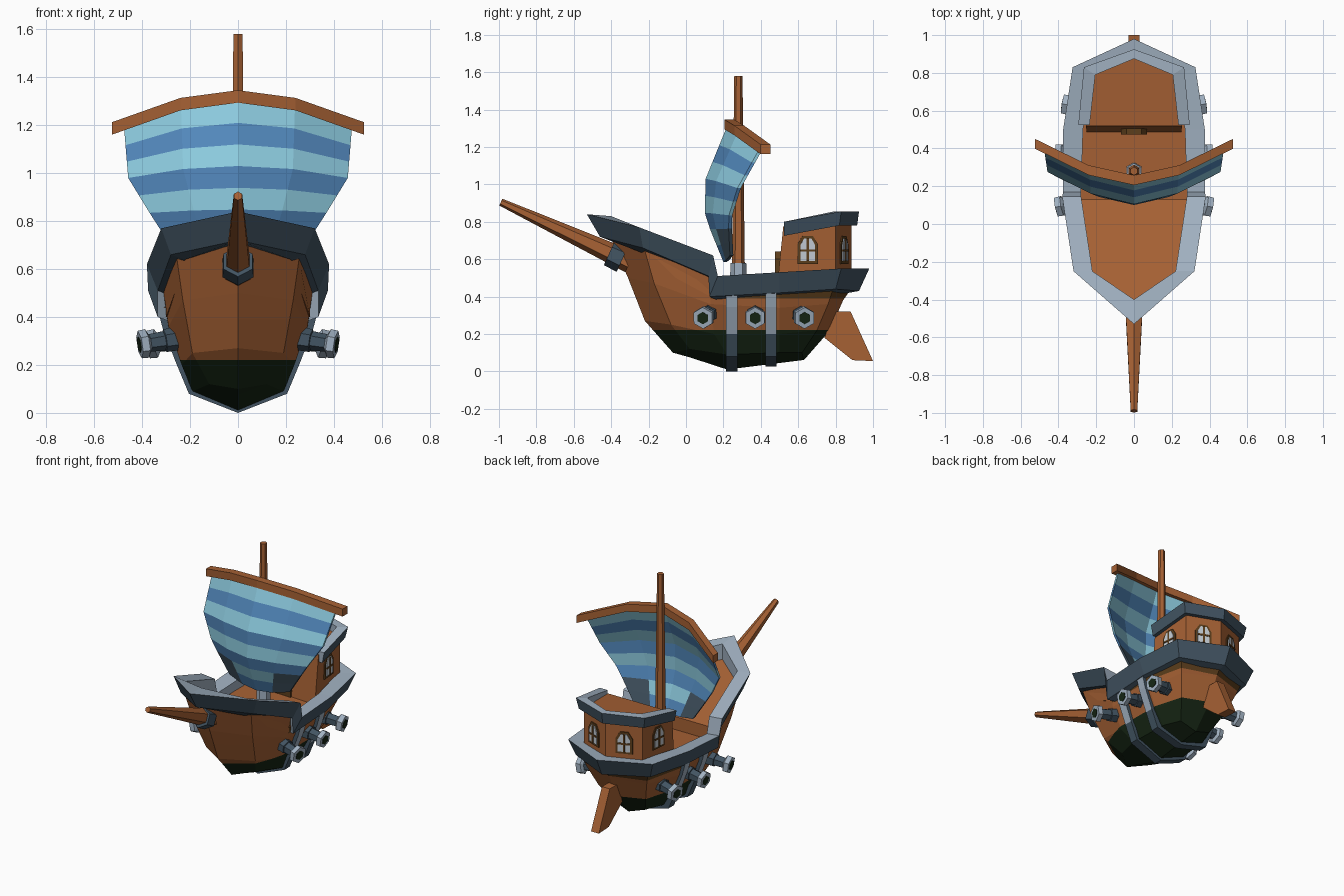
import bpy, bmesh, math
from mathutils import Vector, Matrix

if "Cube" in bpy.data.objects:
    bpy.data.objects.remove(bpy.data.objects["Cube"])


def material(name, r, g, b):
    m = bpy.data.materials.new(name)
    m.diffuse_color = [((c / 255 + 0.055) / 1.055) ** 2.4 for c in (r, g, b)] + [1]
    m.use_nodes = True
    m.node_tree.nodes["Principled BSDF"].inputs["Base Color"].default_value = m.diffuse_color
    return m


WOOD = material("wood", 166, 97, 52)
DARK_WOOD = material("dark wood", 92, 62, 28)
MOSS = material("dark hull green", 22, 38, 20)
SLATE = material("slate", 66, 84, 98)
GREY = material("light grey", 160, 176, 192)
PANE = material("window pane", 196, 204, 212)
SAIL_LIGHT = material("sail light blue", 140, 202, 222)
SAIL_BLUE = material("sail blue", 82, 136, 188)


def build(name, data, mats, rule=None, mirror=False, cuts=()):
    """Mesh object from (verts, faces); rule picks a material slot per face."""
    verts, faces = data
    bm = bmesh.new()
    vs = [bm.verts.new(v) for v in verts]
    for f in faces:
        bm.faces.new([vs[i] for i in f])
    if mirror:
        bmesh.ops.mirror(bm, geom=bm.verts[:] + bm.edges[:] + bm.faces[:],
                         matrix=Matrix.Identity(4), axis='X', merge_dist=0.0001)
    bmesh.ops.remove_doubles(bm, verts=bm.verts[:], dist=0.0005)
    for z in cuts:
        bmesh.ops.bisect_plane(bm, geom=bm.verts[:] + bm.edges[:] + bm.faces[:],
                               plane_co=(0, 0, z), plane_no=(0, 0, 1))
    bmesh.ops.recalc_face_normals(bm, faces=bm.faces[:])
    bm.normal_update()
    if rule:
        for f in bm.faces:
            f.material_index = rule(f.calc_center_median(), f.normal)
    me = bpy.data.meshes.new(name)
    bm.to_mesh(me)
    bm.free()
    for m in mats:
        me.materials.append(m)
    ob = bpy.data.objects.new(name, me)
    bpy.context.collection.objects.link(ob)
    return ob


def loft(rings, closed=True, caps=(False, False)):
    n = len(rings[0])
    verts = [p for r in rings for p in r]
    faces = []
    for i in range(len(rings) - 1):
        for j in range(n if closed else n - 1):
            k = (j + 1) % n
            faces.append((i * n + j, i * n + k, (i + 1) * n + k, (i + 1) * n + j))
    if caps[0]:
        faces.append(tuple(range(n)))
    if caps[1]:
        faces.append(tuple(range(len(verts) - n, len(verts))))
    return verts, faces


def tube(p0, p1, profile, n=6):
    p0, p1 = Vector(p0), Vector(p1)
    q = (p1 - p0).to_track_quat('Z', 'Y')
    rings = [[p0.lerp(p1, t) + q @ Vector((r * math.cos(a), r * math.sin(a), 0))
              for a in [2 * math.pi * (i + 0.5) / n for i in range(n)]] for t, r in profile]
    return loft(rings, True, (True, True))


def both(half):
    """Full plan polygon from a half outline that starts and ends anywhere."""
    return half + [(-x, y, z) for x, y, z in reversed(half) if x > 0]


# Hull: levels from rail to keel, each running bow to stern
hull = [
    [(0, -.41, .73), (.26, -.23, .68), (.31, .13, .50), (.32, .5, .46), (.27, .80, .48), (0, .91, .48)],
    [(0, -.31, .50), (.23, -.17, .47), (.29, .13, .36), (.29, .5, .34), (.23, .76, .36), (0, .84, .38)],
    [(0, -.22, .27), (.19, -.08, .25), (.235, .15, .20), (.23, .5, .20), (.18, .70, .22), (0, .77, .22)],
    [(0, -.07, .10), (.12, .02, .12), (.19, .22, .09), (.17, .5, .10), (.12, .62, .10), (0, .63, .06)],
    [(0, -.07, .10), (0, .02, .075), (0, .22, .01), (0, .5, .045), (0, .62, .06), (0, .63, .06)],
]
build("hull", loft(hull, False), [WOOD, MOSS, DARK_WOOD],
      lambda c, n: 1 if c.z < .22 else 2 if c.z > .39 and c.y > .15 else 0,
      mirror=True, cuts=(.22, .39))

# Hull ribs
for i, (y, lift) in enumerate(((.245, 0), (.455, .025))):
    path = [(.335, .43), (.312, .345), (.255, .20), (.205, .08), (0, lift)]
    rings = [[(x, y - .03, z), (x, y + .03, z), (max(x - .05, 0), y + .03, z + .03),
              (max(x - .05, 0), y - .03, z + .03)] for x, z in path]
    build(f"hull_rib_{i + 1}", loft(rings), [GREY, SLATE],
          lambda c, n: 1 if c.z < .15 or abs(n.y) > .7 else 0, mirror=True)

# Decks
fore = both([(0, -.42, .73), (.25, -.25, .67), (.30, .13, .53)])
build("fore_deck", loft([fore, [(x, y + (.12 if y < 0 else 0), z - .13) for x, y, z in fore]],
                        caps=(True, True)), [WOOD])
main = both([(.31, .12, .44), (.31, .5, .44), (.26, .8, .46), (0, .90, .46)])
build("main_deck", loft([main], caps=(True, False)), [WOOD])


def inner_light(c, n):
    return 1 if n.z > .5 or n.x * c.x + n.y * (c.y - .2) < -.02 else 0


# Main rail with the step down behind the fore deck
outer_top = [(0, -.53, .84), (.32, -.25, .77), (.38, .145, .62), (.375, .17, .51), (.375, .5, .53), (.325, .83, .55), (0, .98, .55)]
outer_low = [(0, -.46, .72), (.28, -.23, .66), (.335, .12, .51), (.335, .125, .40), (.335, .5, .42), (.285, .80, .44), (0, .925, .43)]
inner_top = [(0, -.40, .83), (.22, -.25, .76), (.28, .145, .61), (.28, .17, .50), (.27, .5, .52), (.22, .78, .54), (0, .87, .54)]
rail = [[a, b, (d[0], d[1], d[2] - .12), d] for a, b, d in zip(outer_top, outer_low, inner_top)]
build("main_rail", loft(rail), [SLATE, GREY], inner_light, mirror=True)

# Cabin
low = both([(.25, .485, .43), (.225, .80, .43), (0, .885, .43)])
top = both([(.255, .52, .775), (.225, .80, .80), (0, .885, .80)])
build("cabin", loft([low, top], caps=(True, True)), [WOOD])
trim = [[(x, y, z), (x - min(x, .015), y - (.01 if y > .6 else 0), z - .075),
         (ix, iy, z - .075), (ix, iy, z)]
        for (x, y, z), (ix, iy) in zip([(.295, .525, .80), (.265, .83, .855), (0, .925, .855)],
                                       [(.235, .525), (.205, .79), (0, .875)])]
build("cabin_rail", loft(trim, caps=(True, False)), [SLATE, GREY], inner_light, mirror=True)
build("cabin_door", loft([[(-.07, y, .44), (.07, y, .44), (.07, y, .60), (.04, y, .64), (-.04, y, .64), (-.07, y, .60)]
                          for y in (.475, .51)], caps=(True, True)), [DARK_WOOD])


def plate(name, origin, tangent, outline, depth, mat):
    t = Vector((tangent[0], tangent[1], 0)).normalized()
    n = Vector((t.y, -t.x, 0))
    o = Vector(origin)
    rings = [[o + t * u + Vector((0, 0, v)) + n * d for u, v in outline] for d in (depth - .009, depth)]
    build(name, loft(rings, caps=(True, True)), [mat], mirror=True)


def arch(w, h):
    return [(-w, 0), (w, 0), (w, .7 * h), (.5 * w, h), (-.5 * w, h), (-w, .7 * h)]


# Arched cabin windows
for side, o, t in (("side", (.238, .65, .575), (-.027, .30)), ("rear", (.115, .841, .575), (-.225, .085))):
    up = Vector((0, 0, 1))
    plate(f"{side}_window_frame", o, t, arch(.055, .15), .008, DARK_WOOD)
    plate(f"{side}_window_pane", Vector(o) + up * .015, t, arch(.04, .12), .013, PANE)
    plate(f"{side}_window_post", Vector(o) + up * .015, t, [(-.006, 0), (.006, 0), (.006, .12), (-.006, .12)], .017, DARK_WOOD)
    plate(f"{side}_window_bar", Vector(o) + up * .065, t, [(-.04, 0), (.04, 0), (.04, .012), (-.04, .012)], .017, DARK_WOOD)

# Cannons
for i, (y0, x0, y1, x1) in enumerate(((.13, .22, .09, .41), (.37, .22, .37, .41), (.60, .17, .635, .375))):
    a, b = (x0, y0, .315), (x1, y1, .285)
    build(f"cannon_barrel_{i + 1}", tube(a, b, [(0, .05), (.45, .048), (.46, .04), (.9, .036)]), [SLATE], mirror=True)
    build(f"cannon_muzzle_{i + 1}", tube(a, b, [(.78, .038), (.84, .06), (1, .058)]), [GREY], mirror=True)
    build(f"cannon_bore_{i + 1}", tube(a, b, [(.98, .033), (1.02, .033)]), [MOSS], mirror=True)

# Bowsprit, mast and collars
build("bowsprit", tube((0, -.30, .585), (0, -.99, .905), [(0, .06), (.15, .055), (1, .02)]), [WOOD])
build("bowsprit_collar", tube((0, -.34, .60), (0, -.41, .632), [(0, .075), (1, .07)]), [SLATE])
build("mast", tube((0, .28, .43), (0, .28, 1.58), [(0, .036), (1, .022)]), [WOOD])
build("mast_collar", tube((0, .28, .44), (0, .28, .58), [(0, .046), (1, .042)]), [GREY])

# Yard
yard = [[(x, y - .026, z + .026), (x, y + .026, z + .026), (x, y + .026, z - .026), (x, y - .026, z - .026)]
        for x, y, z in ((0, .232, 1.32), (.24, .285, 1.288), (.525, .425, 1.187))]
build("yard", loft(yard, caps=(False, True)), [WOOD], mirror=True)

# Sail: key rows of (v, centre y, centre z, edge x, edge y, edge z)
KEYS = [(0, .215, 1.30, .475, .39, 1.185), (.375, .105, 1.03, .458, .275, .98),
        (.65, .10, .83, .36, .225, .82), (1, .20, .585, .23, .235, .62)]


def sail_row(v):
    k = next(i for i in range(3) if v <= KEYS[i + 1][0])
    a, b = KEYS[k], KEYS[k + 1]
    s = (v - a[0]) / (b[0] - a[0])
    cy, cz, ex, ey, ez = [p + (q - p) * s for p, q in zip(a[1:], b[1:])]
    return [(ex * u, cy + (ey - cy) * f, cz + (ez - cz) * g)
            for u, f, g in ((0, 0, 0), (.5, .33, .25), (1, 1, 1))]


rows = [sail_row(i / 8) for i in range(9)]
for i in range(8):
    front = [rows[i], rows[i + 1]]
    back = [[(x, y + .018, z) for x, y, z in r] for r in front]
    rings = [[front[0][j], front[1][j], back[1][j], back[0][j]] for j in range(3)]
    build(f"sail_stripe_{i + 1}", loft(rings, caps=(False, True)),
          [SAIL_BLUE if i % 2 else SAIL_LIGHT, SLATE],
          lambda c, n, i=i: 1 if i >= 6 and abs(c.x) > .14 else 0, mirror=True)

# Rudder
fin = [(.74, .18), (.79, .32), (.88, .32), (1.0, .055), (.89, .06)]
build("rudder", loft([[(x, y, z) for y, z in fin] for x in (-.03, .03)], caps=(True, True)), [WOOD])
